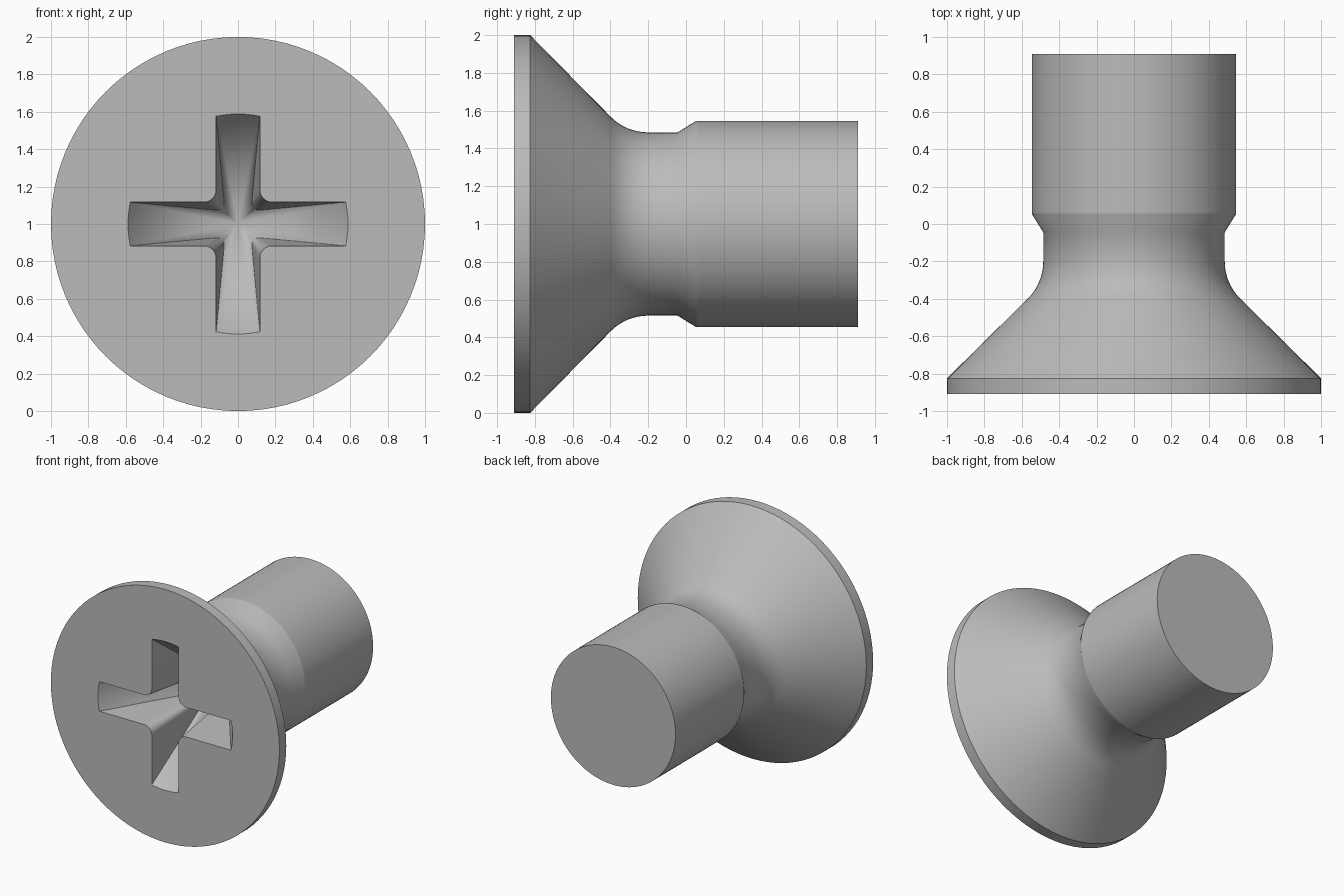
import bpy, bmesh, math
from mathutils import Vector, Matrix

if "Cube" in bpy.data.objects:
    bpy.data.objects.remove(bpy.data.objects["Cube"], do_unlink=True)

FRONT, BACK = -0.91, 0.91
CENTRE = Vector((0, 0, 1))

steel = bpy.data.materials.new("plain_steel_grey")
steel.use_nodes = True
STEEL = (0.5, 0.5, 0.5, 1)
steel.diffuse_color = STEEL
steel.node_tree.nodes["Principled BSDF"].inputs["Base Color"].default_value = STEEL


def finish(name, bm):
    bmesh.ops.recalc_face_normals(bm, faces=bm.faces)
    mesh = bpy.data.meshes.new(name)
    bm.to_mesh(mesh)
    bm.free()
    mesh.materials.append(steel)
    obj = bpy.data.objects.new(name, mesh)
    bpy.context.collection.objects.link(obj)
    return obj


def skin(name, rings):
    """Closed solid from matching rings of points, capped at both ends."""
    bm = bmesh.new()
    loops = [[bm.verts.new(p + CENTRE) for p in ring] for ring in rings]
    n = len(loops[0])
    for a, b in zip(loops, loops[1:]):
        for i in range(n):
            j = (i + 1) % n
            bm.faces.new((a[i], a[j], b[j], b[i]))
    bm.faces.new(loops[0])
    bm.faces.new(loops[-1])
    bmesh.ops.remove_doubles(bm, verts=bm.verts, dist=1e-5)
    return finish(name, bm)


def circle(radius, y, n=96):
    return [Vector((radius * math.cos(t), y, radius * math.sin(t)))
            for t in (2 * math.pi * i / n for i in range(n))]


def cross(half_width, fillet, y, reach=0.8):
    """Plus-shaped outline with rounded inner corners."""
    c = half_width + fillet
    quarter = [Vector((reach, y, half_width))]
    for i in range(9):
        a = math.radians(270 - 90 * i / 8)
        quarter.append(Vector((c + fillet * math.cos(a), y, c + fillet * math.sin(a))))
    quarter.append(Vector((half_width, y, reach)))
    return [Matrix.Rotation(-math.pi / 2 * k, 3, 'Y') @ p for k in range(4) for p in quarter]


def boolean(target, cutter, operation):
    mod = target.modifiers.new(operation.lower(), 'BOOLEAN')
    mod.object, mod.operation, mod.solver = cutter, operation, 'EXACT'
    bpy.context.view_layer.objects.active = target
    bpy.ops.object.modifier_apply(modifier=mod.name)
    bpy.data.objects.remove(cutter, do_unlink=True)


# Body: flat rim, countersunk cone, rounded neck, flared shoulder, shank
FILLET = 0.28
neck = 0.485
profile = [(1, FRONT), (1, -0.825)]
for i in range(9):
    a = math.radians(45 * (1 - i / 8))
    profile.append((neck + FILLET * (1 - math.cos(a)), -0.2 - FILLET * math.sin(a)))
profile += [(neck, -0.045), (0.545, 0.052), (0.545, 0.065), (0.545, BACK)]
screw = skin("countersunk_screw", [circle(r, y) for r, y in profile])

# Drive recess: tapered cross bounded by a cone
DEPTH, RADIUS, LEAD = 0.8, 0.588, 0.05
recess = skin("cross_recess_cutter", [
    cross(0.117 - 0.07 * d, 0.065 - 0.04 * d, FRONT + d) for d in (-LEAD, DEPTH + 0.1)])
bm = bmesh.new()
rim = [bm.verts.new(p + CENTRE)
       for p in circle(RADIUS * (DEPTH + LEAD) / DEPTH, FRONT - LEAD)]
tip = bm.verts.new(CENTRE + Vector((0, FRONT + DEPTH, 0)))
bm.faces.new(rim)
for i, v in enumerate(rim):
    bm.faces.new((v, rim[(i + 1) % len(rim)], tip))
boolean(recess, finish("cone_cutter", bm), 'INTERSECT')
boolean(screw, recess, 'DIFFERENCE')

# Smooth round surfaces, crisp edges
bpy.ops.object.select_all(action='DESELECT')
screw.select_set(True)
bpy.context.view_layer.objects.active = screw
bpy.ops.object.shade_smooth_by_angle(angle=math.radians(35))
